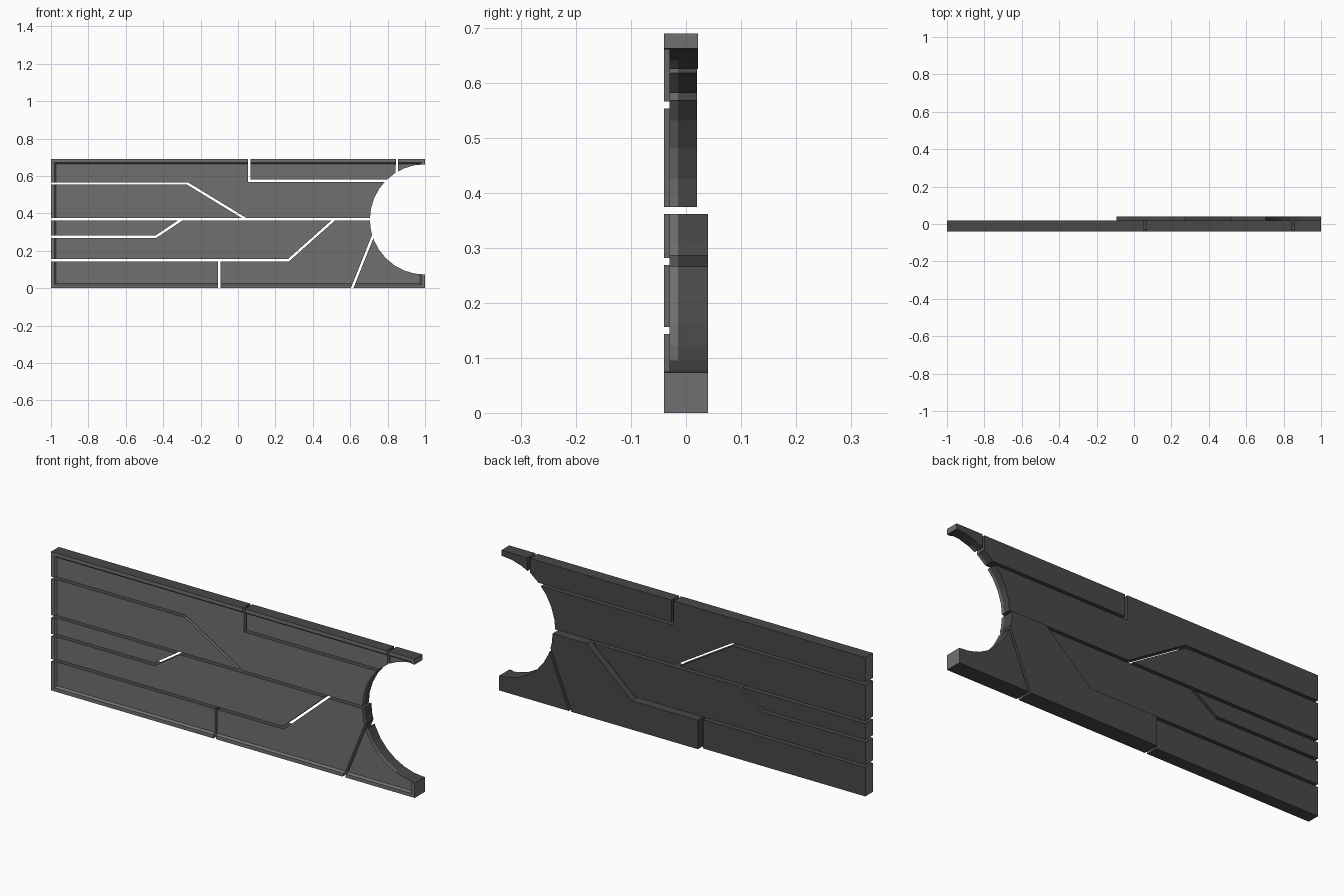
import bpy
import bmesh
from math import sin, cos, radians, hypot
from mathutils import Vector

cube = bpy.data.objects.get("Cube")
if cube:
    bpy.data.objects.remove(cube, do_unlink=True)


def material(name, value):
    m = bpy.data.materials.new(name)
    m.use_nodes = True
    colour = (value, value, value, 1)
    m.diffuse_color = colour
    m.node_tree.nodes["Principled BSDF"].inputs["Base Color"].default_value = colour
    return m


MATERIALS = [material("dark grey", 0.065), material("mid grey", 0.16)]

TOP, MID, RADIUS, GAP = 0.69, 0.368, 0.295, 0.0065
FRONT, LAYER, RIM = -0.03, -0.015, -0.04


def arc(start, end):
    """Points on the round cut-out, angles measured from its leftmost point."""
    step = 11.25
    inner = [i * step for i in range(-8, 9)
             if min(start, end) + 3 < i * step < max(start, end) - 3]
    angles = [start] + (inner if start < end else inner[::-1]) + [end]
    return [(1 - RADIUS * cos(radians(a)), MID + RADIUS * sin(radians(a))) for a in angles]


def edge_kind(p, q):
    for axis, limit in ((0, -1), (0, 1), (1, 0), (1, TOP)):
        if abs(p[axis] - limit) < 1e-4 and abs(q[axis] - limit) < 1e-4:
            return "border"
    if all(abs(hypot(v[0] - 1, v[1] - MID) - RADIUS) < 2e-3 for v in (p, q)):
        return "arc"
    return "seam"


def inset(points, kinds, border):
    """Move each edge inwards by the amount for its kind and mitre the corners."""
    amount = {"border": border, "arc": 0, "seam": GAP}
    lines = []
    for i, kind in enumerate(kinds):
        p, q = Vector(points[i]), Vector(points[(i + 1) % len(points)])
        d = (q - p).normalized()
        n = Vector((-d.y, d.x))
        lines.append((n, n.dot(p) + amount[kind]))
    result = []
    for i in range(len(points)):
        (a, c), (b, e) = lines[i - 1], lines[i]
        det = a.x * b.y - a.y * b.x
        result.append(((c * b.y - e * a.y) / det, (a.x * e - b.x * c) / det))
    return result


def panel(name, points, back=0.02):
    kinds = [edge_kind(p, points[(i + 1) % len(points)]) for i, p in enumerate(points)]
    bm = bmesh.new()
    outline = inset(points, kinds, 0)
    count = len(points)
    # Slab in two layers
    rings = [[bm.verts.new((x, y, z)) for x, z in outline] for y in (FRONT, LAYER, back)]
    bm.faces.new(rings[0])
    bm.faces.new(rings[-1][::-1])
    for near, far in zip(rings, rings[1:]):
        for i in range(count):
            j = (i + 1) % count
            bm.faces.new((near[j], near[i], far[i], far[j]))
    # Raised rim with a sloped inner side along the straight outer edges
    crest, foot = inset(points, kinds, 0.018), inset(points, kinds, 0.026)
    for i, kind in enumerate(kinds):
        if kind != "border":
            continue
        section = []
        for k in (i, (i + 1) % count):
            section.append([bm.verts.new((s[k][0], y, s[k][1])) for s, y in
                            ((outline, FRONT), (outline, RIM), (crest, RIM), (foot, FRONT))])
        a, b = section
        bm.faces.new(a)
        bm.faces.new(b[::-1])
        for k in range(4):
            bm.faces.new((a[k], b[k], b[(k + 1) % 4], a[(k + 1) % 4]))
    bmesh.ops.recalc_face_normals(bm, faces=bm.faces)
    # Lighter front layer and end faces, darker body
    for f in bm.faces:
        c, n = f.calc_center_median(), f.normal
        front_layer = c.y < LAYER and abs(n.z) < 0.95
        f.material_index = int(n.y < -0.2 or abs(c.x) > 0.995 or front_layer)
    mesh = bpy.data.meshes.new(name)
    bm.to_mesh(mesh)
    bm.free()
    for m in MATERIALS:
        mesh.materials.append(m)
    bpy.context.collection.objects.link(bpy.data.objects.new(name, mesh))


# Corners where the seams bend or meet
UP_L, UP_BEND, UP_END = (-1, 0.56), (-0.27, 0.56), (0.045, MID)
MID_L, MID_BEND, MID_END = (-1, 0.275), (-0.44, 0.275), (-0.3, MID)
LOW_L, LOW_BEND, LOW_END = (-1, 0.15), (0.27, 0.15), (0.515, MID)
SPLIT, TRIM, TIP, FOOT = -0.1, 0.06, 0.85, 0.61
A_TRIM, A_TIP, A_FOOT = 44.6, 59.4, -18.3

# Upper panels
panel("upper_panel", [UP_L, UP_BEND, UP_END] + arc(0, A_TRIM)
      + [(TRIM, arc(0, A_TRIM)[-1][1]), (TRIM, TOP), (-1, TOP)])
panel("upper_left_panel", [(-1, MID), UP_END, UP_BEND, UP_L])
trim_arc = arc(A_TRIM, A_TIP)
panel("upper_trim", [(TRIM, trim_arc[0][1])] + trim_arc + [(TIP, TOP), (TRIM, TOP)])
panel("upper_tip", arc(A_TIP, 90) + [(1, TOP), (TIP, TOP)], 0.022)

# Middle panels
panel("middle_left_panel", [MID_L, MID_BEND, MID_END, (-1, MID)])
panel("middle_panel", [LOW_L, LOW_BEND, LOW_END, MID_END, MID_BEND, MID_L])

# Lower panels, the right ones thicker
panel("lower_left_panel", [(-1, 0), (SPLIT, 0), (SPLIT, LOW_L[1]), LOW_L])
panel("lower_panel", [(SPLIT, 0), (FOOT, 0)] + arc(A_FOOT, 0)
      + [LOW_END, LOW_BEND, (SPLIT, LOW_L[1])], 0.04)
panel("lower_corner", [(FOOT, 0), (1, 0)] + arc(-90, A_FOOT), 0.04)
